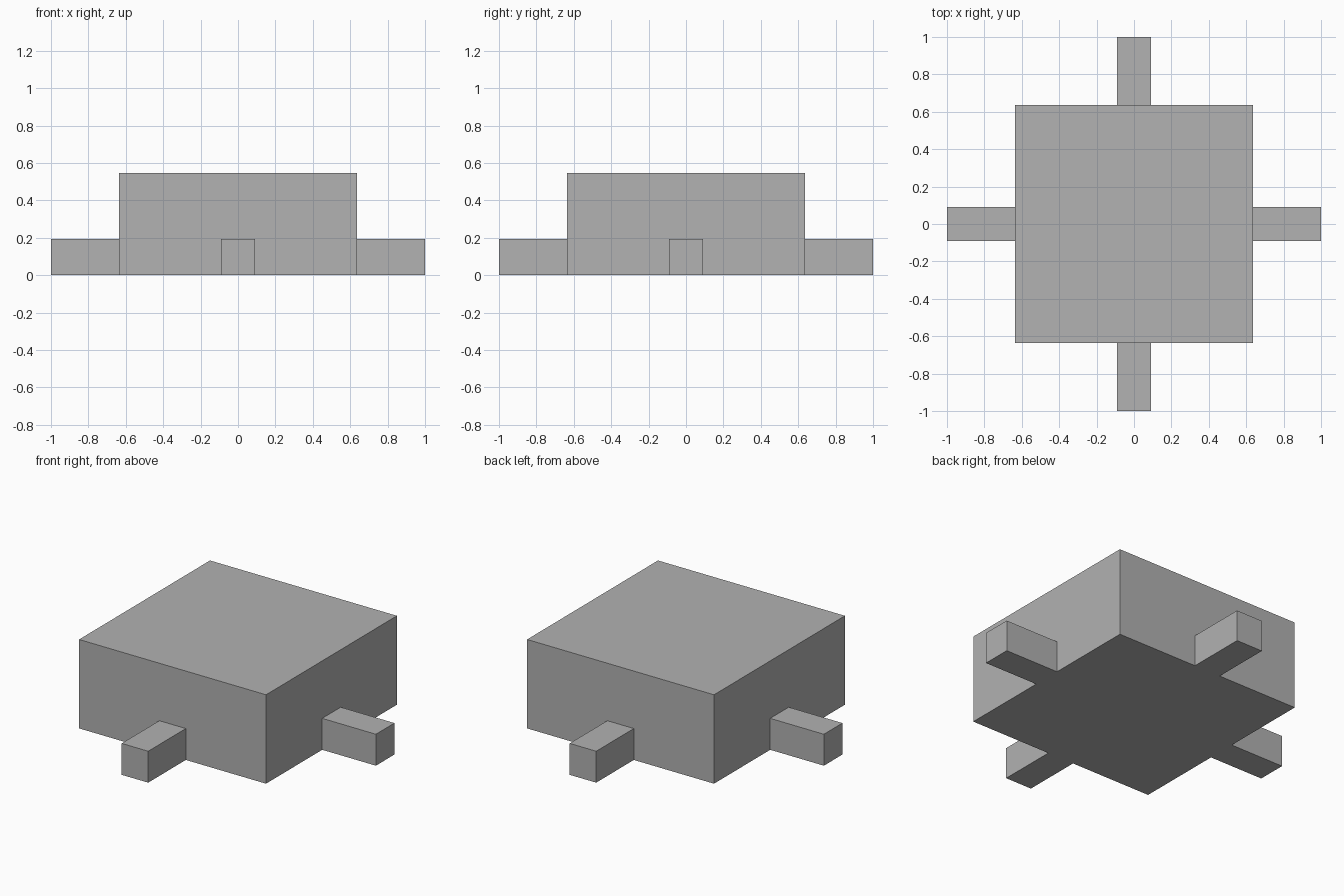
import bpy
import bmesh
from math import pi
from mathutils import Matrix, Vector

default = bpy.data.objects.get("Cube")
if default:
    bpy.data.objects.remove(default, do_unlink=True)

BODY_HALF, BODY_HEIGHT = 0.635, 0.546
PIN_WIDTH, PIN_HEIGHT = 0.18, 0.193
REACH = 1.0

grey = bpy.data.materials.new("plain grey")
grey.use_nodes = True
colour = (0.445, 0.445, 0.445, 1)
grey.diffuse_color = colour
grey.node_tree.nodes["Principled BSDF"].inputs["Base Color"].default_value = colour


def box(name, size, centre, angle=0, open_inner=False):
    """Flat-shaded box, turned about the z axis; optionally open on its inner end."""
    bm = bmesh.new()
    bmesh.ops.create_cube(bm, size=1)
    if open_inner:
        inner = [f for f in bm.faces if f.normal.x < -0.9]
        bmesh.ops.delete(bm, geom=inner, context='FACES_ONLY')
    bm.transform(Matrix.Rotation(angle, 4, 'Z') @ Matrix.Translation(centre)
                 @ Matrix.Diagonal(Vector(size)).to_4x4())
    mesh = bpy.data.meshes.new(name)
    bm.to_mesh(mesh)
    bm.free()
    mesh.materials.append(grey)
    obj = bpy.data.objects.new(name, mesh)
    bpy.context.collection.objects.link(obj)
    return obj


# Main block
box("body", (2 * BODY_HALF, 2 * BODY_HALF, BODY_HEIGHT), (0, 0, BODY_HEIGHT / 2))

# One bar out of each side, flush with the base
length = REACH - BODY_HALF
for i, side in enumerate(("left", "back", "right", "front")):
    box(side + "_bar", (length, PIN_WIDTH, PIN_HEIGHT),
        (BODY_HALF + length / 2, 0, PIN_HEIGHT / 2), i * pi / 2, open_inner=True)
